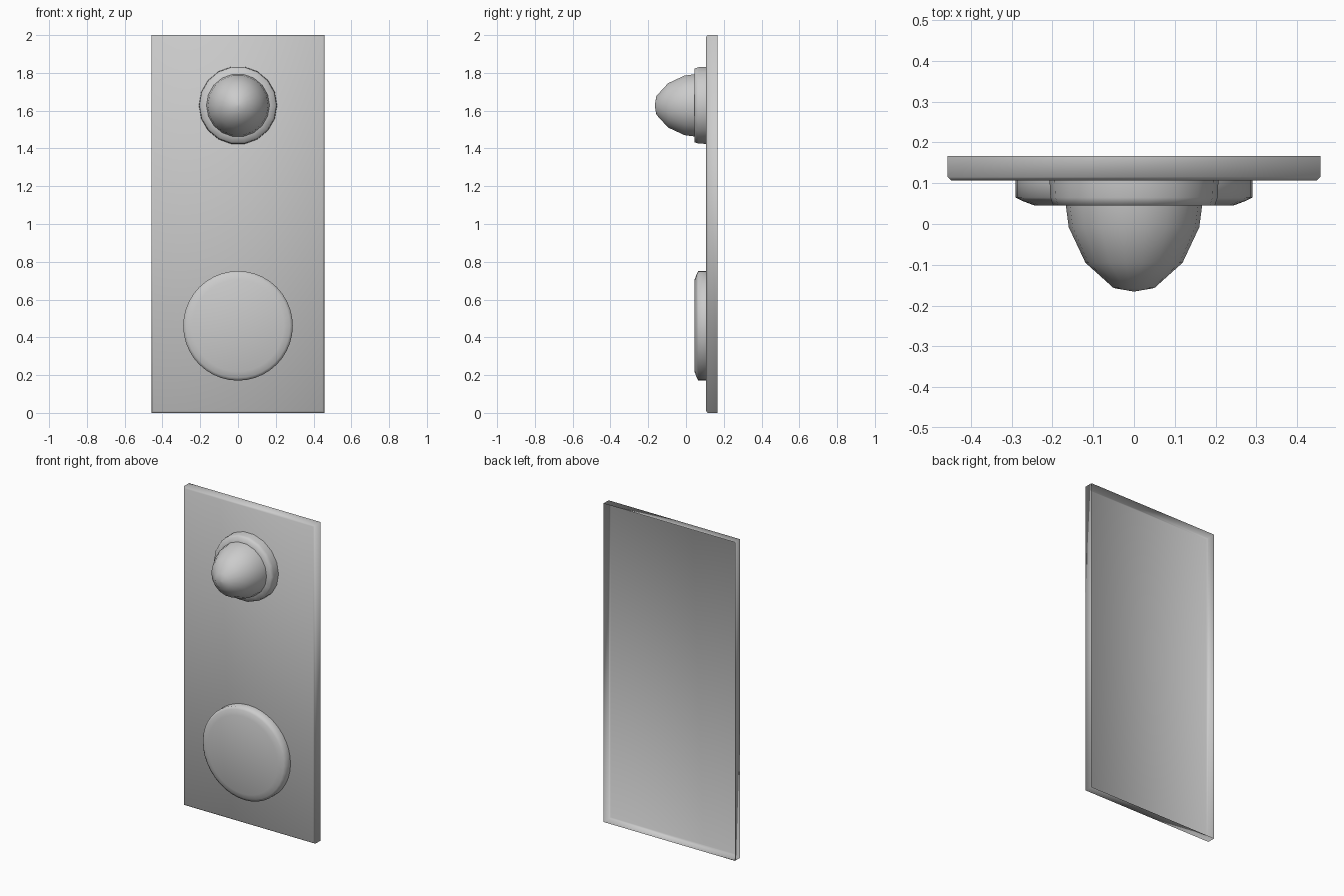
import bpy, bmesh
from math import cos, sin, tau

cube = bpy.data.objects.get("Cube")
if cube:
    bpy.data.objects.remove(cube, do_unlink=True)

grey = bpy.data.materials.new("plain_grey")
grey.use_nodes = True
colour = (0.6, 0.6, 0.6, 1)
grey.diffuse_color = colour
grey.node_tree.nodes["Principled BSDF"].inputs["Base Color"].default_value = colour


def finish(name, bm):
    """Turn the bmesh into a smooth grey object."""
    mesh = bpy.data.meshes.new(name)
    for f in bm.faces:
        f.smooth = True
    bm.to_mesh(mesh)
    bm.free()
    mesh.materials.append(grey)
    obj = bpy.data.objects.new(name, mesh)
    bpy.context.collection.objects.link(obj)
    return obj


def loft(name, rings):
    """Skin matching rings from back to front, then cap the front."""
    bm = bmesh.new()
    loops = [[bm.verts.new(p) for p in ring] for ring in rings]
    n = len(loops[0])
    for a, b in zip(loops, loops[1:]):
        for i in range(n):
            j = (i + 1) % n
            bm.faces.new((a[i], a[j], b[j], b[i]))
    bm.faces.new(loops[-1])
    return finish(name, bm)


def turned(name, height, sides, profile):
    """Round part facing the front; profile holds (radius, y)."""
    return loft(name, [[(r * cos(tau * i / sides), y, height + r * sin(tau * i / sides))
                        for i in range(sides)] for r, y in profile])


def rectangle(inset, y):
    w, low, high = 0.457 - inset, inset, 2 - inset
    return [(-w, y, low), (w, y, low), (w, y, high), (-w, y, high)]


# Thin backing panel, open behind, with a narrow front chamfer
loft("panel", [rectangle(0, 0.167), rectangle(0, 0.115), rectangle(0.009, 0.107)])

# Low round push plate
turned("lower_disc", 0.461, 40,
       [(0.29, 0.107), (0.29, 0.065), (0.275, 0.057), (0.243, 0.045)])

# Collar and domed knob
turned("knob_collar", 1.628, 18,
       [(0.207, 0.107), (0.205, 0.065), (0.198, 0.045), (0.15, 0.045)])
turned("knob", 1.628, 18,
       [(0.167, 0.045), (0.16, -0.008), (0.119, -0.095), (0.05, -0.157), (0.004, -0.165)])
